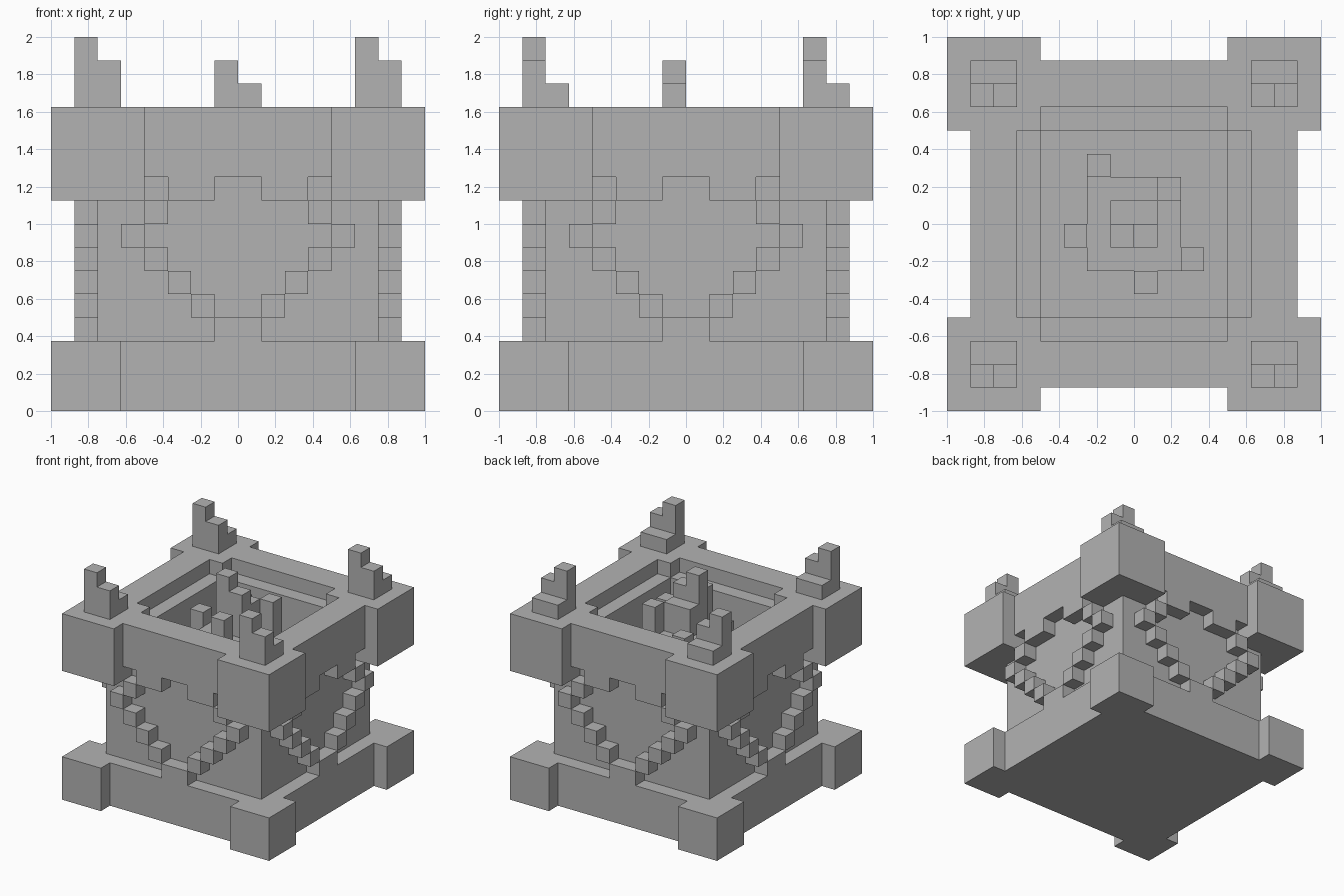
import bpy
import bmesh
from mathutils import Vector
from itertools import product

cube = bpy.data.objects.get("Cube")
if cube:
    bpy.data.objects.remove(cube, do_unlink=True)

UNIT = 0.125  # edge length of one building block

stone = bpy.data.materials.new("grey stone")
stone.use_nodes = True
GREY = (0.45, 0.45, 0.45, 1.0)
stone.diffuse_color = GREY
stone.node_tree.nodes["Principled BSDF"].inputs["Base Color"].default_value = GREY


def cells(boxes):
    """Block cells filled by boxes given as ((x0, x1), (y0, y1), (z0, z1))."""
    return {c for box in boxes for c in product(*(range(a, b) for a, b in box))}


def four_sides(boxes):
    """Repeat boxes on all four sides by quarter turns about z."""
    result = []
    for x, y, z in boxes:
        for _ in range(4):
            result.append((x, y, z))
            x, y = (-y[1], -y[0]), x
    return result


def mirrored(boxes):
    """Add the copy of each box mirrored in x."""
    return boxes + [((-x[1], -x[0]), y, z) for x, y, z in boxes]


def build(name, solid, cut=()):
    """Make one object from the exposed faces of its blocks."""
    filled = cells(solid) - cells(cut)
    bm = bmesh.new()
    corners = {}

    def vert(p):
        key = tuple(p)
        if key not in corners:
            corners[key] = bm.verts.new(Vector(key) * UNIT)
        return corners[key]

    for cell in sorted(filled):
        for axis, side in product(range(3), (0, 1)):
            neighbour = list(cell)
            neighbour[axis] += 2 * side - 1
            if tuple(neighbour) in filled:
                continue
            u, v = (axis + 1) % 3, (axis + 2) % 3
            loop = []
            for du, dv in ((0, 0), (1, 0), (1, 1), (0, 1)):
                p = list(cell)
                p[axis] += side
                p[u] += du
                p[v] += dv
                loop.append(vert(p))
            bm.faces.new(loop if side else loop[::-1])
    mesh = bpy.data.meshes.new(name)
    bm.to_mesh(mesh)
    bm.free()
    mesh.materials.append(stone)
    obj = bpy.data.objects.new(name, mesh)
    bpy.context.collection.objects.link(obj)
    return obj


def square(r, z0, z1):
    return ((-r, r), (-r, r), (z0, z1))


# Base slab with corner feet and a raised sill in the middle of each side
build("base", [square(7, 0, 3)]
      + four_sides([((5, 8), (5, 8), (0, 3)), ((-1, 1), (-7, -6), (3, 4))]))

# Solid body, whose top is the floor of the pit
build("body", [square(6, 3, 9)])

# Stepped studs running down each side of the body
studs = [((x, x + 1), (-7, -6), (z, z + 1))
         for x, z in ((1, 4), (2, 5), (3, 6), (4, 7), (3, 8))]
build("side_studs", four_sides(mirrored(studs)))

# Rim with corner blocks, open pit, inner ledge and notched lower edge
ledge = [((-5, 5), (-4, 4), (12, 13)), ((-4, 4), (-5, 5), (12, 13))]
notches = mirrored([((3, 4), (-7, -6), (9, 10))]) + [((-1, 1), (-7, -6), (9, 10))]
build("rim",
      [square(7, 9, 13)] + four_sides([((4, 8), (4, 8), (9, 13))]),
      [square(4, 9, 13)] + ledge + four_sides(notches))

# Stepped corner flames, with the low step towards the back or the centre
for x, x_name in ((-7, "right"), (5, "left")):
    for y, y_name in ((-7, "front"), (5, "back")):
        build(f"{y_name}_{x_name}_flame", [
            ((x, x + 1), (y, y + 1), (13, 16)),
            ((x + 1, x + 2), (y, y + 1), (13, 15)),
            ((x, x + 2), (y + 1, y + 2), (13, 14))])

# Fire in the pit: low bed, tall centre and outlying tongues
build("pit_fire", [
    square(2, 9, 11),
    ((-1, 0), (-1, 0), (9, 15)),
    ((0, 1), (-1, 0), (9, 14)),
    ((-1, 1), (0, 1), (9, 13)),
    ((1, 2), (1, 2), (9, 13)),
    ((-3, -2), (-1, 0), (9, 12)),
    ((-2, -1), (2, 3), (9, 12)),
    ((2, 3), (-2, -1), (9, 12)),
    ((0, 1), (-3, -2), (9, 13))])
